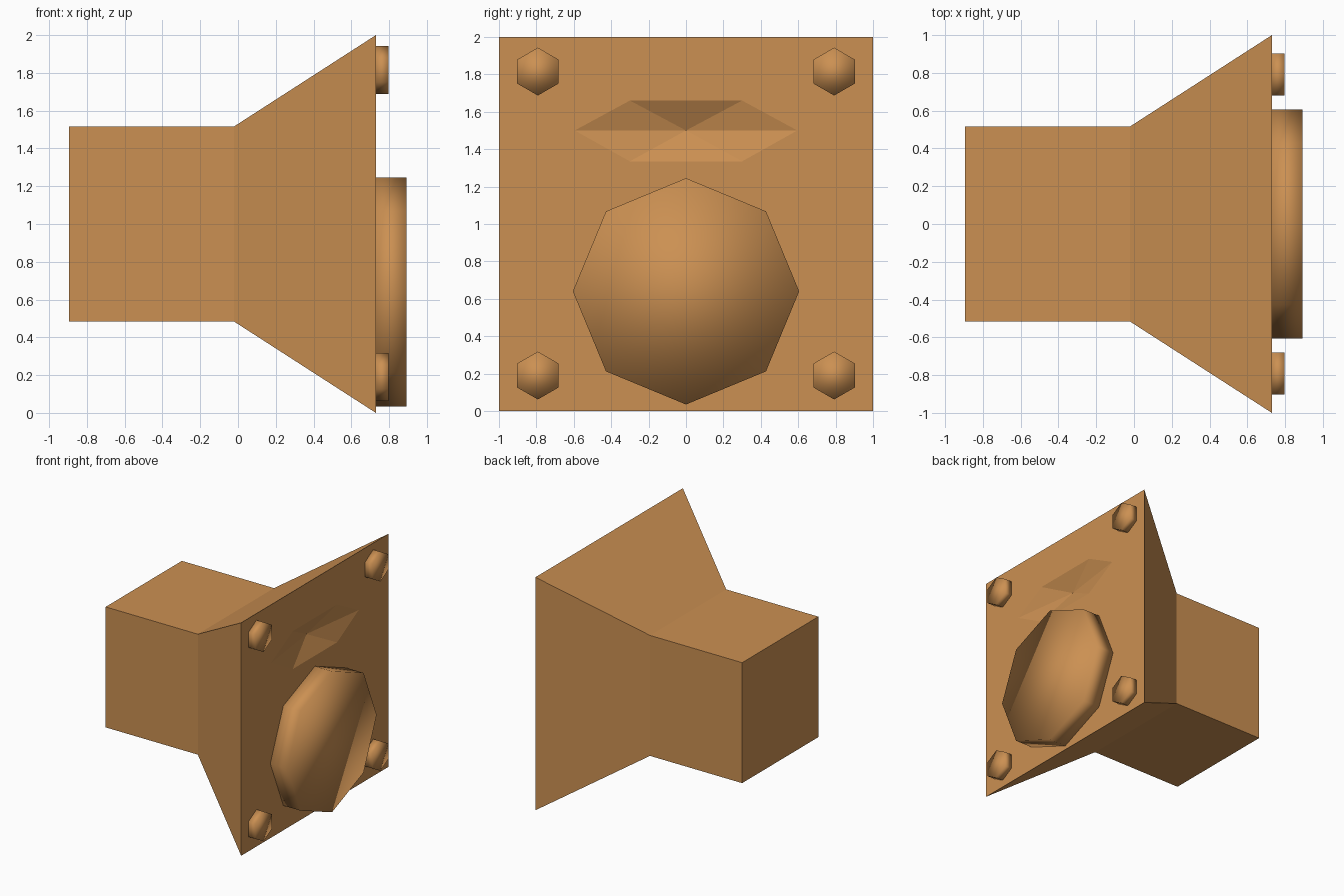
import bpy, bmesh
from math import pi
from mathutils import Matrix

cube = bpy.data.objects.get("Cube")
if cube:
    bpy.data.objects.remove(cube, do_unlink=True)

FACE_X = 0.73  # plane of the flared front panel

clay = bpy.data.materials.new("warm_tan")
clay.use_nodes = True
tan = (0.60, 0.28, 0.085, 1)
clay.diffuse_color = tan
clay.node_tree.nodes["Principled BSDF"].inputs["Base Color"].default_value = tan


def finish(bm, name, smooth=False):
    bmesh.ops.recalc_face_normals(bm, faces=bm.faces)
    for f in bm.faces:
        f.smooth = smooth
    mesh = bpy.data.meshes.new(name)
    bm.to_mesh(mesh)
    bm.free()
    mesh.materials.append(clay)
    obj = bpy.data.objects.new(name, mesh)
    bpy.context.collection.objects.link(obj)
    return obj


def ring(bm, x, points):
    return [bm.verts.new((x, y, z)) for y, z in points]


def square(half):
    return [(-half, 1 + half), (half, 1 + half), (half, 1 - half), (-half, 1 - half)]


# Flared housing: square tube that widens to the front panel
bm = bmesh.new()
back, neck, rim = [ring(bm, x, square(h)) for x, h in
                   ((-0.895, 0.517), (-0.02, 0.517), (FACE_X, 1.0))]
bm.faces.new(back)
for a, b in ((back, neck), (neck, rim)):
    for i in range(4):
        j = (i + 1) % 4
        bm.faces.new((a[i], a[j], b[j], b[i]))

# Six-sided faceted slot sunk into the panel
slot = ring(bm, FACE_X, [(-0.3, 1.66), (0.3, 1.66), (0.595, 1.5),
                         (0.3, 1.335), (-0.3, 1.335), (-0.595, 1.5)])
pit = bm.verts.new((FACE_X - 0.08, 0, 1.5))
for i in range(6):
    bm.faces.new((slot[i], slot[(i + 1) % 6], pit))

# Panel faces around the slot
tl, tr, br, bl = rim
bm.faces.new((tl, tr, slot[1], slot[0]))
bm.faces.new((tr, br, slot[3], slot[2], slot[1]))
bm.faces.new((br, bl, slot[4], slot[3]))
bm.faces.new((bl, tl, slot[0], slot[5], slot[4]))
finish(bm, "flared_housing")


def disc(name, sides, radius, height, y, z):
    """Smooth-shaded prism on the panel, one corner pointing up."""
    bm = bmesh.new()
    place = (Matrix.Translation((FACE_X + height / 2, y, z))
             @ Matrix.Rotation(pi / 2, 4, 'Y'))
    bmesh.ops.create_cone(bm, cap_ends=True, segments=sides, radius1=radius,
                          radius2=radius, depth=height, matrix=place)
    # Turn so that a corner sits at the top
    top = max(bm.verts, key=lambda v: v.co.z)
    if abs(top.co.y - y) > 0.001:
        bmesh.ops.rotate(bm, verts=bm.verts, cent=(0, y, z),
                         matrix=Matrix.Rotation(pi / sides, 3, 'X'))
    return finish(bm, name, smooth=True)


# Large octagonal lens and four corner bolts
disc("lens", 8, 0.605, 0.163, 0, 0.64)
for side, y in (("right", -0.792), ("left", 0.792)):
    for level, z in (("lower", 0.19), ("upper", 1.815)):
        disc(f"{level}_{side}_bolt", 6, 0.128, 0.068, y, z)
